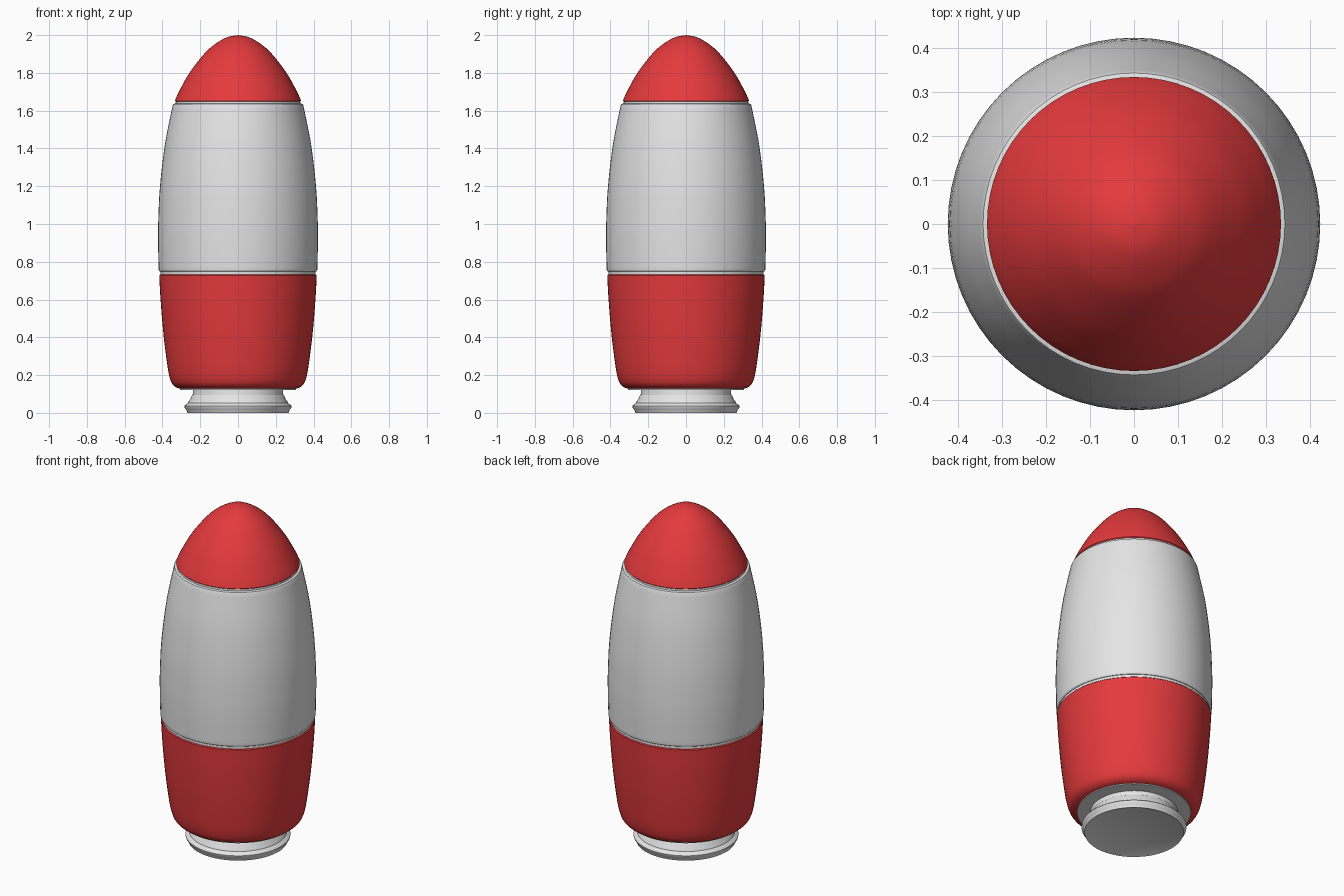
import bpy, bmesh, math

if "Cube" in bpy.data.objects:
    bpy.data.objects.remove(bpy.data.objects["Cube"])

SEG = 64


def material(name, rgb):
    m = bpy.data.materials.new(name)
    m.diffuse_color = (*rgb, 1.0)
    m.use_nodes = True
    m.node_tree.nodes["Principled BSDF"].inputs["Base Color"].default_value = m.diffuse_color
    return m


RED = material("red", (0.78, 0.042, 0.046))
WHITE = material("white", (0.78, 0.78, 0.78))


def smooth_profile(pts, steps=4):
    """Catmull-Rom curve through (radius, z) points."""
    out = []
    for i in range(len(pts) - 1):
        p0, p1 = pts[max(i - 1, 0)], pts[i]
        p2, p3 = pts[i + 1], pts[min(i + 2, len(pts) - 1)]
        for s in range(steps):
            t = s / steps
            out.append(tuple(0.5 * (2 * b + (c - a) * t + (2 * a - 5 * b + 4 * c - d) * t * t
                                    + (3 * b - a - 3 * c + d) * t ** 3)
                             for a, b, c, d in zip(p0, p1, p2, p3)))
    return out + [pts[-1]]


def lathe(name, profile, mat):
    """Revolve a bottom-to-top profile about z, closing both ends."""
    bm = bmesh.new()
    rings = []
    for r, z in profile:
        if r < 1e-4:
            rings.append([bm.verts.new((0, 0, z))] * SEG)
        else:
            rings.append([bm.verts.new((r * math.cos(2 * math.pi * k / SEG),
                                        r * math.sin(2 * math.pi * k / SEG), z))
                          for k in range(SEG)])
    for a, b in zip(rings, rings[1:]):
        for k in range(SEG):
            n = (k + 1) % SEG
            bm.faces.new(list(dict.fromkeys((a[k], a[n], b[n], b[k]))))
    for ring in (rings[0], rings[-1]):
        if ring[0] is not ring[1]:
            bm.faces.new(ring)
    bmesh.ops.recalc_face_normals(bm, faces=bm.faces)
    me = bpy.data.meshes.new(name)
    bm.to_mesh(me)
    bm.free()
    me.materials.append(mat)
    ob = bpy.data.objects.new(name, me)
    bpy.context.collection.objects.link(ob)
    bpy.ops.object.select_all(action='DESELECT')
    ob.select_set(True)
    bpy.context.view_layer.objects.active = ob
    bpy.ops.object.shade_smooth_by_angle(angle=math.radians(35))
    return ob


# Nose cone
lathe("nose_cone", [(0.328, 1.646)] + smooth_profile(
    [(0.334, 1.652), (0.313, 1.70), (0.257, 1.80), (0.18, 1.90),
     (0.125, 1.95), (0.06, 1.988), (0.0, 2.0)], 5), RED)

# Main white hull with small rounded rims
lathe("middle_hull", [(0.414, 0.748), (0.419, 0.753)] + smooth_profile(
    [(0.420, 0.758), (0.423, 0.90), (0.422, 1.02), (0.413, 1.20),
     (0.387, 1.42), (0.346, 1.628)], 6) + [(0.343, 1.634), (0.335, 1.637)], WHITE)

# Recessed seam rings between the sections
lathe("upper_seam", [(0.331, 1.62), (0.329, 1.655)], WHITE)
lathe("lower_seam", [(0.411, 0.72), (0.411, 0.76)], WHITE)

# Lower red hull with rounded bottom edge
lathe("lower_hull", smooth_profile(
    [(0.308, 0.128), (0.332, 0.138), (0.352, 0.16), (0.366, 0.205), (0.378, 0.28),
     (0.396, 0.43), (0.410, 0.60), (0.417, 0.728)], 5) + [(0.412, 0.733)], RED)

# Flat underside plate
lathe("underside_plate", [(0.308, 0.122), (0.308, 0.130)], WHITE)

# Stepped, flared engine nozzle
lathe("nozzle", [(0.262, 0.003), (0.268, 0.0), (0.274, 0.018), (0.283, 0.028), (0.284, 0.036),
                 (0.279, 0.042), (0.264, 0.052), (0.261, 0.062), (0.252, 0.072),
                 (0.249, 0.085), (0.240, 0.095), (0.237, 0.125)], WHITE)
